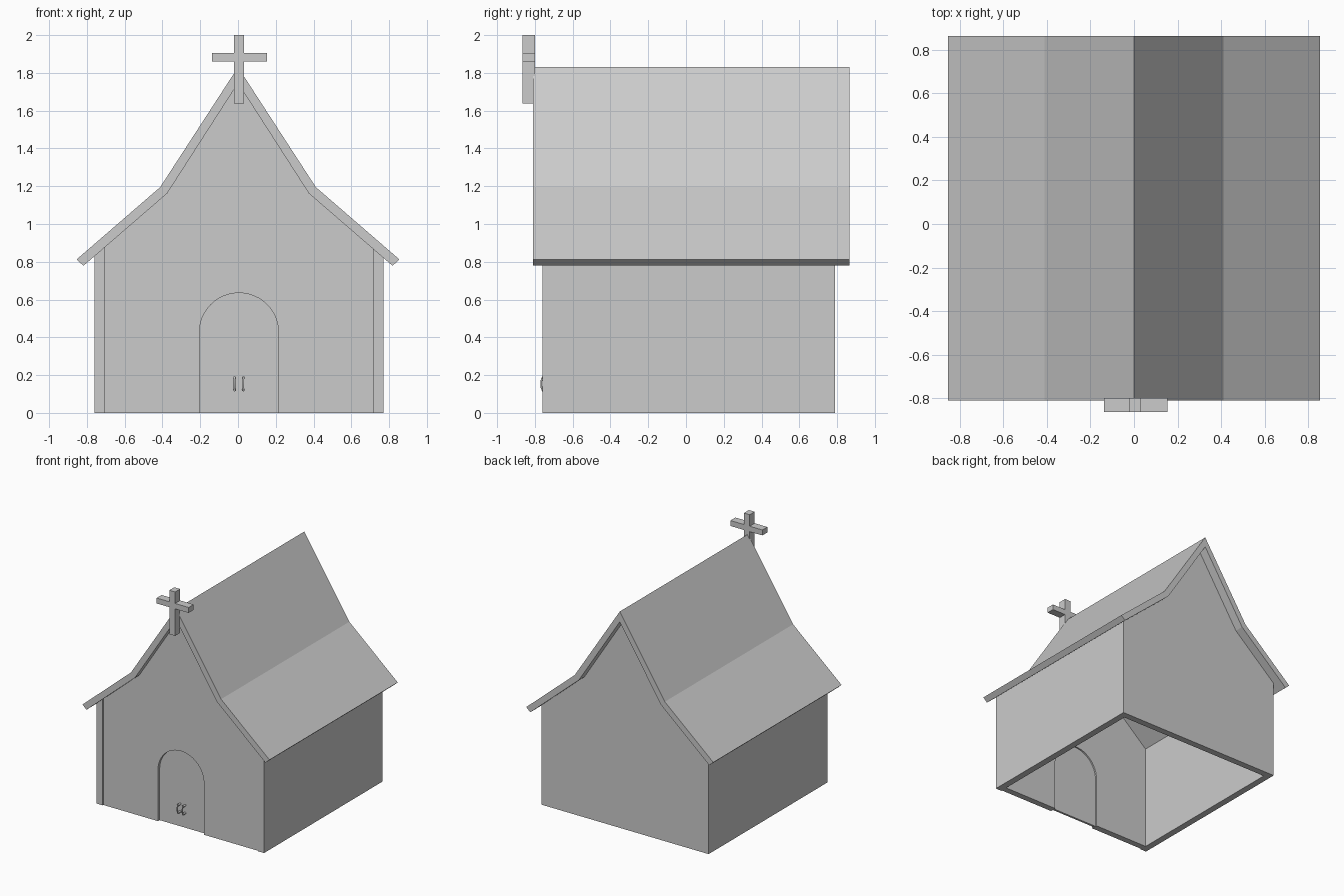
import bpy, bmesh, math

if "Cube" in bpy.data.objects:
    bpy.data.objects.remove(bpy.data.objects["Cube"])


def extrude_profile(name, pts, y0, y1):
    """Extrude an (x, z) outline from y0 to y1."""
    bm = bmesh.new()
    face = bm.faces.new([bm.verts.new((x, y0, z)) for x, z in pts])
    geom = bmesh.ops.extrude_face_region(bm, geom=[face])["geom"]
    for v in geom:
        if isinstance(v, bmesh.types.BMVert):
            v.co.y = y1
    bmesh.ops.recalc_face_normals(bm, faces=bm.faces)
    me = bpy.data.meshes.new(name)
    bm.to_mesh(me)
    bm.free()
    ob = bpy.data.objects.new(name, me)
    bpy.context.collection.objects.link(ob)
    return ob


def rod(name, pts, radius):
    """Round bar along a few points."""
    cu = bpy.data.curves.new(name, 'CURVE')
    cu.dimensions = '3D'
    cu.bevel_depth = radius
    cu.bevel_resolution = 2
    cu.use_fill_caps = True
    sp = cu.splines.new('POLY')
    sp.points.add(len(pts) - 1)
    for p, co in zip(sp.points, pts):
        p.co = (*co, 1)
    ob = bpy.data.objects.new(name, cu)
    bpy.context.collection.objects.link(ob)


# Roof: bent slopes, mirrored about the ridge
outer = [(0.855, 0.812), (0.412, 1.195), (0, 1.83)]
inner = [(0, 1.745), (0.375, 1.162), (0.818, 0.779)]
roof = (outer + [(-x, z) for x, z in outer[-2::-1]]
        + [(-x, z) for x, z in inner[:0:-1]] + inner)
extrude_profile("roof", roof, -0.81, 0.865)

# Door outline: straight sides with a round head
CX, R, SPRING = 0.005, 0.21, 0.425
arch = [(CX - R, 0)]
arch += [(CX - R * math.cos(math.pi * i / 24), SPRING + R * math.sin(math.pi * i / 24))
         for i in range(25)]
arch += [(CX + R, 0)]

# Gable walls, the front one with the doorway notched out
gable = [(0.77, 0), (0.77, 0.825), (0.376, 1.165), (0, 1.75),
         (-0.376, 1.165), (-0.76, 0.833), (-0.76, 0)]
extrude_profile("front_wall", gable + arch, -0.752, -0.70)
extrude_profile("back_wall", gable, 0.735, 0.79)

# Side walls with tops following the roof
for name, xo, xi in (("right_wall", 0.77, 0.715), ("left_wall", -0.76, -0.705)):
    extrude_profile(name, [(xo, 0), (xo, 0.835), (xi, 0.88), (xi, 0)], -0.76, 0.79)

# Recessed door
extrude_profile("door", arch, -0.73, -0.712)

# Pair of door handles: two posts and a bowed grip each
for side, x in (("left", -0.018), ("right", 0.028)):
    for end, z in (("lower", 0.122), ("upper", 0.185)):
        rod(f"{side}_handle_{end}_post", [(x, -0.725, z), (x, -0.762, z)], 0.0085)
    rod(f"{side}_handle_grip", [(x, -0.758, 0.118), (x, -0.766, 0.138),
                                (x, -0.766, 0.169), (x, -0.758, 0.189)], 0.005)

# Cross on the front of the ridge
l, r, a, b = -0.022, 0.031, 1.86, 1.905
cross = [(l, 1.637), (r, 1.637), (r, a), (0.154, a), (0.154, b), (r, b),
         (r, 2.0), (l, 2.0), (l, b), (-0.138, b), (-0.138, a), (l, a)]
extrude_profile("cross", cross, -0.865, -0.80)
